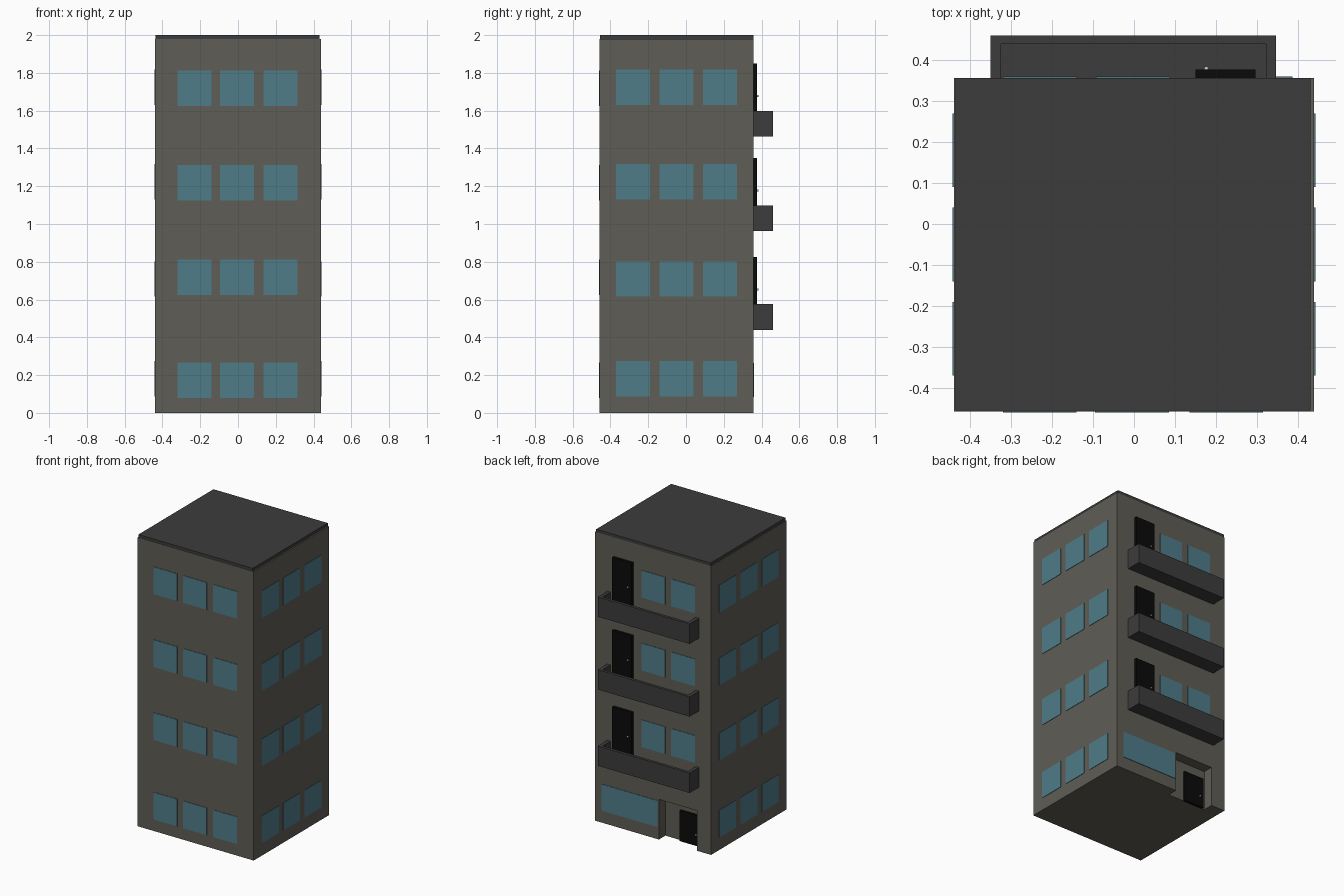
import bpy, bmesh

if "Cube" in bpy.data.objects:
    bpy.data.objects.remove(bpy.data.objects["Cube"])


def material(name, rgb):
    m = bpy.data.materials.new(name)
    m.diffuse_color = (*rgb, 1)
    m.use_nodes = True
    m.node_tree.nodes["Principled BSDF"].inputs["Base Color"].default_value = m.diffuse_color
    return m


WALL = material("wall", (0.115, 0.11, 0.092))
DARK = material("dark_concrete", (0.045, 0.045, 0.046))
GLASS = material("glass", (0.08, 0.2, 0.25))
BLACK = material("door_black", (0.003, 0.003, 0.003))
METAL = material("metal", (0.5, 0.5, 0.5))


def prism(name, outline, z0, z1, mat):
    """Extrude a plan outline from z0 to z1."""
    bm = bmesh.new()
    face = bm.faces.new([bm.verts.new((x, y, z0)) for x, y in outline])
    ext = bmesh.ops.extrude_face_region(bm, geom=[face])
    verts = [g for g in ext["geom"] if isinstance(g, bmesh.types.BMVert)]
    bmesh.ops.translate(bm, verts=verts, vec=(0, 0, z1 - z0))
    bmesh.ops.recalc_face_normals(bm, faces=bm.faces)
    me = bpy.data.meshes.new(name)
    bm.to_mesh(me)
    bm.free()
    me.materials.append(mat)
    ob = bpy.data.objects.new(name, me)
    bpy.context.collection.objects.link(ob)
    return ob


def box(name, x0, x1, y0, y1, z0, z1, mat):
    return prism(name, [(x0, y0), (x1, y0), (x1, y1), (x0, y1)], z0, z1, mat)


W, F, B = 0.44, -0.458, 0.357      # half width, front plane, back plane
T = 0.003                          # how far the glass stands proud

# Main block with the recessed entrance cut out of the back
block = box("building_block", -W, W, F, B, 0, 1.98, WALL)
cutter = box("entrance_cutter", -0.335, -0.045, B - 0.07, B + 0.1, -0.1, 0.275, WALL)
cutter.hide_render = True
cutter.hide_viewport = True
cut = block.modifiers.new("entrance", 'BOOLEAN')
cut.object = cutter
cut.operation = 'DIFFERENCE'
cut.solver = 'EXACT'

# Roof slab
box("roof", -0.436, 0.431, F + 0.002, B, 1.975, 2.0, DARK)

# Windows: rows of three on the front and both sides
for z in (0.08, 0.625, 1.125, 1.625):
    for cx in (-0.23, -0.005, 0.225):
        box("front_window", cx - 0.09, cx + 0.09, F - T, F + 0.01, z, z + 0.187, GLASS)
for z in (0.087, 0.615, 1.13, 1.63):
    for cy in (-0.28, -0.05, 0.18):
        for s, side in ((-1, "left"), (1, "right")):
            xs = sorted((s * (W + T), s * (W - 0.01)))
            box(side + "_window", *xs, cy - 0.09, cy + 0.09, z, z + 0.187, GLASS)


def door(x0, x1, y, z0, z1, knob_z):
    box("door", x0, x1, y - 0.012, y, z0, z1, BLACK)
    bpy.ops.mesh.primitive_uv_sphere_add(segments=12, ring_count=8, radius=0.006,
                                         location=(x0 + 0.027, y + 0.002, knob_z))
    ob = bpy.context.object
    ob.name = "door_knob"
    ob.data.materials.append(METAL)
    bpy.ops.object.shade_smooth()


# Back upper floors: balcony, door and two windows each
for z, top in ((0.44, 0.825), (0.963, 1.35), (1.462, 1.85)):
    box("balcony_floor", -0.325, 0.322, B, 0.44, z, z + 0.025, DARK)
    prism("balcony_parapet", [(-0.35, B), (-0.35, 0.46), (0.347, 0.46), (0.347, B),
                              (0.322, B), (0.322, 0.44), (-0.325, 0.44), (-0.325, B)],
          z, z + 0.136, DARK)
    door(0.15, 0.297, 0.377, z + 0.025, top, top - 0.172)
    box("door_frame", 0.15, 0.297, B - 0.01, 0.366, z + 0.025, top, BLACK)
    for cx in (-0.23, -0.003):
        box("back_window", cx - 0.09, cx + 0.09, B - 0.01, B + T, top - 0.225, top - 0.038, GLASS)

# Ground floor back: wide window and entrance door
box("shop_window", -0.035, 0.387, B - 0.01, B + T, 0.083, 0.265, GLASS)
door(-0.315, -0.163, B - 0.055, 0.0, 0.21, 0.075)
box("entrance_door_backing", -0.315, -0.163, B - 0.075, B - 0.066, 0.0, 0.21, BLACK)
